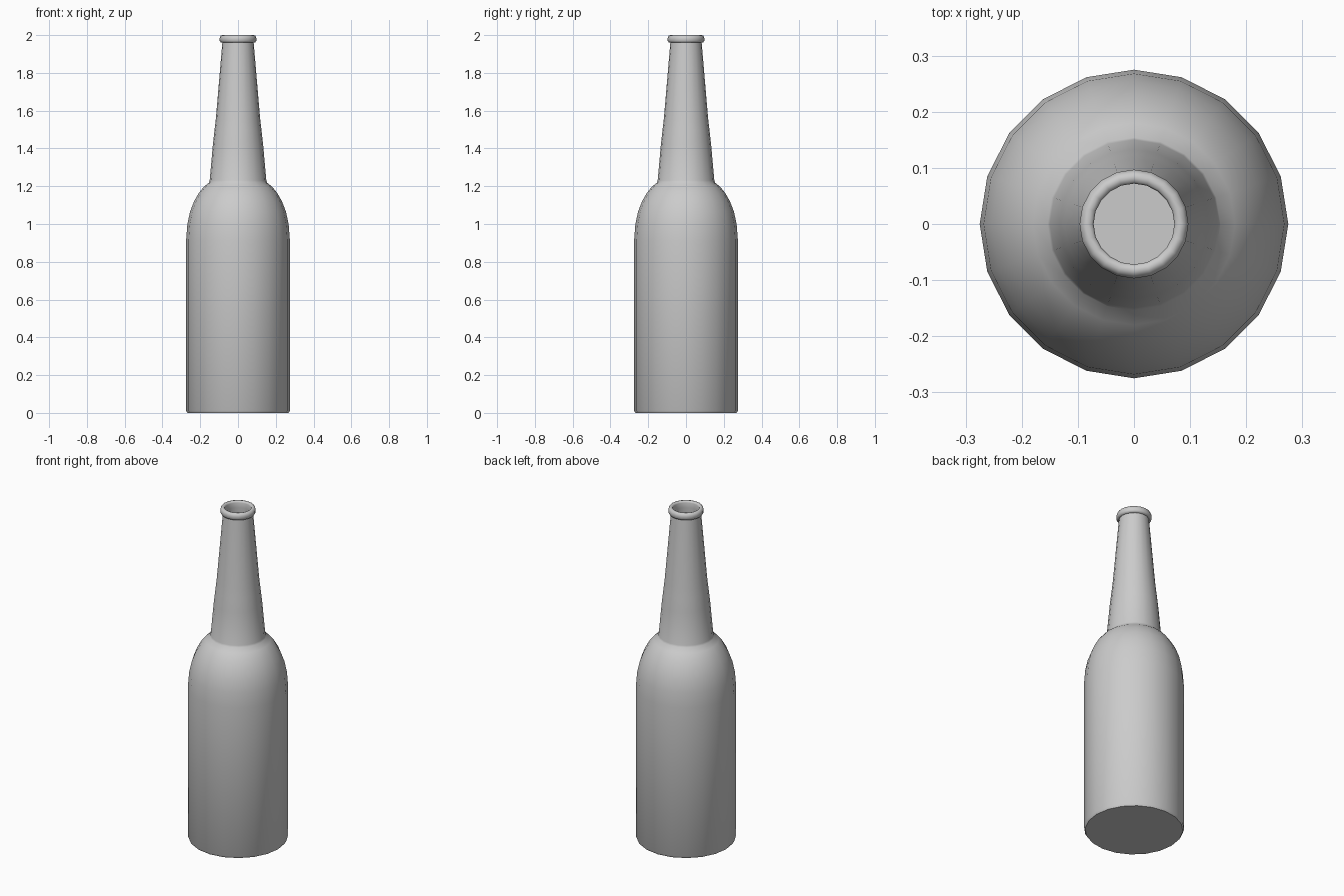
import bpy, bmesh, math

if "Cube" in bpy.data.objects:
    bpy.data.objects.remove(bpy.data.objects["Cube"])

SIDES = 20


def lathe(name, profile, angle):
    """Spin a (radius, z) profile round z; both profile ends are closed with a flat cap."""
    bm = bmesh.new()
    rings = []
    for r, z in profile:
        rings.append([bm.verts.new((r * math.cos(2 * math.pi * i / SIDES),
                                    r * math.sin(2 * math.pi * i / SIDES), z))
                      for i in range(SIDES)])
    for a, b in zip(rings, rings[1:]):
        for i in range(SIDES):
            j = (i + 1) % SIDES
            bm.faces.new((a[i], a[j], b[j], b[i]))
    caps = [bm.faces.new(rings[0][::-1]), bm.faces.new(rings[-1])]
    cap_edges = [e for f in caps for e in f.edges]
    mesh = bpy.data.meshes.new(name)
    bm.edges.index_update()
    sharp = [e.index for e in cap_edges]
    bm.to_mesh(mesh)
    bm.free()
    obj = bpy.data.objects.new(name, mesh)
    bpy.context.collection.objects.link(obj)
    bpy.context.view_layer.objects.active = obj
    obj.select_set(True)
    bpy.ops.object.shade_smooth_by_angle(angle=math.radians(angle))
    for i in sharp:
        mesh.edges[i].use_edge_sharp = True
    obj.select_set(False)
    return obj


# Outside: foot, straight body, rounded shoulder, tapered neck
foot = [(0.268, 0.0), (0.275, 0.012)]
shoulder = [(0.275, 0.91), (0.268, 1.0), (0.254, 1.065), (0.233, 1.12),
            (0.207, 1.165), (0.180, 1.198), (0.154, 1.219)]
neck = [(0.150, 1.23), (0.133, 1.42), (0.124, 1.50), (0.117, 1.56), (0.083, 1.96)]
# Rolled lip round the open mouth
lip = [(0.091, 1.96), (0.097, 1.97), (0.097, 1.985), (0.091, 1.998),
       (0.083, 2.0), (0.075, 1.998), (0.072, 1.99)]
# Inside wall follows the outside down to the inner floor
inside = [(0.072, 1.96), (0.106, 1.56), (0.139, 1.22), (0.172, 1.19),
          (0.225, 1.11), (0.258, 1.0), (0.264, 0.91), (0.264, 0.012)]

lathe("bottle", foot + shoulder + neck + lip + inside, 65)
